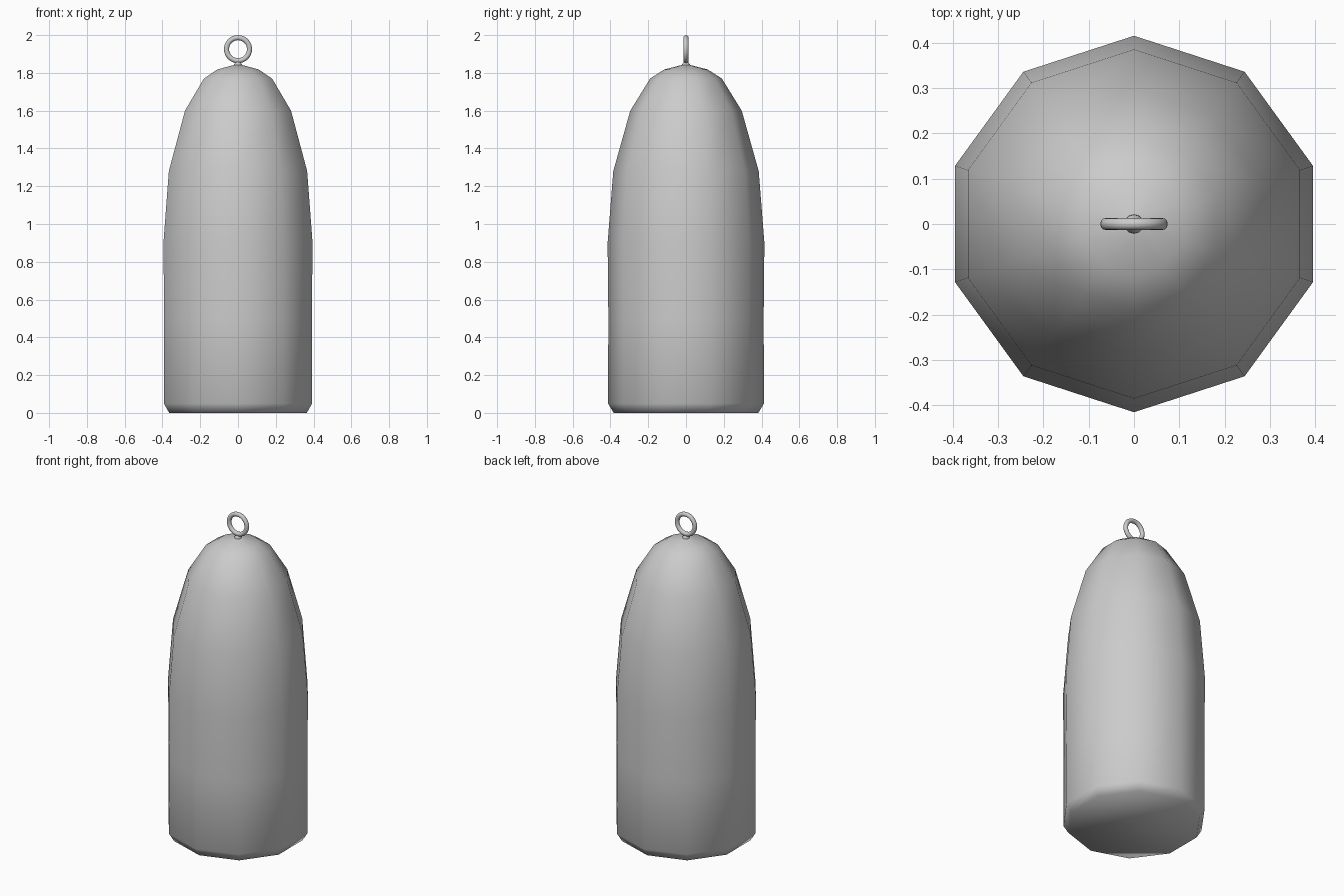
import bpy, bmesh, math

cube = bpy.data.objects.get("Cube")
if cube:
    bpy.data.objects.remove(cube)

metal = bpy.data.materials.new("grey_metal")
metal.use_nodes = True
GREY = (0.6, 0.6, 0.6, 1)
metal.diffuse_color = GREY
metal.node_tree.nodes["Principled BSDF"].inputs["Base Color"].default_value = GREY


def finish(obj):
    obj.data.materials.append(metal)
    for poly in obj.data.polygons:
        poly.use_smooth = True
    return obj


def lathe(name, profile, sides, close_top=False):
    """Turn a (radius, height) profile into a capped solid with a corner facing front."""
    bm = bmesh.new()
    rings = []
    for r, z in profile:
        angles = [math.tau * i / sides - math.pi / 2 for i in range(sides)]
        rings.append([bm.verts.new((r * math.cos(a), r * math.sin(a), z)) for a in angles])
    for low, high in zip(rings, rings[1:]):
        for i in range(sides):
            j = (i + 1) % sides
            bm.faces.new((low[i], low[j], high[j], high[i]))
    bm.faces.new(rings[0][::-1])
    tip = bm.verts.new((0, 0, profile[-1][1] + 0.005))
    for i in range(sides):
        bm.faces.new((rings[-1][i], rings[-1][(i + 1) % sides], tip))
    mesh = bpy.data.meshes.new(name)
    bm.to_mesh(mesh)
    bm.free()
    obj = bpy.data.objects.new(name, mesh)
    bpy.context.collection.objects.link(obj)
    return finish(obj)


# Ten-sided bullet-shaped weight with a chamfered base
lathe("weight_body", [(0.383, 0), (0.413, 0.05), (0.411, 0.5), (0.415, 0.9),
                      (0.385, 1.28), (0.295, 1.6), (0.19, 1.77),
                      (0.115, 1.818), (0.03, 1.84)], 10)

# Short flared neck under the eye
lathe("eye_neck", [(0.022, 1.835), (0.02, 1.848), (0.012, 1.856), (0.012, 1.865)], 12)

# Upright line eye
bpy.ops.mesh.primitive_torus_add(major_radius=0.061, minor_radius=0.0135,
                                 major_segments=32, minor_segments=12,
                                 location=(0, 0, 1.9255), rotation=(math.pi / 2, 0, 0))
eye = bpy.context.object
eye.name = "line_eye"
finish(eye)
